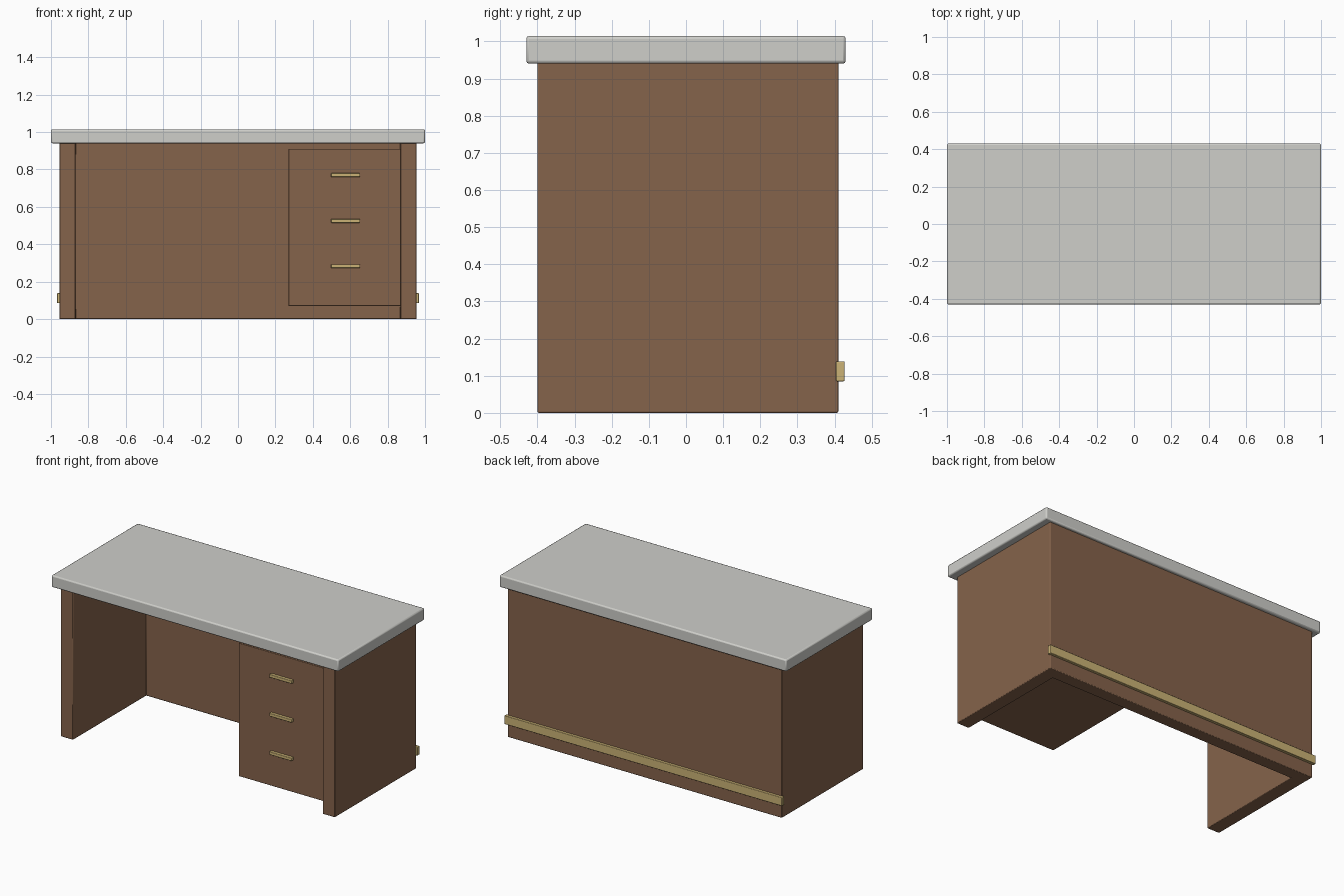
import bpy
import bmesh
import math

cube = bpy.data.objects.get("Cube")
if cube:
    bpy.data.objects.remove(cube, do_unlink=True)


def material(name, colour):
    mat = bpy.data.materials.new(name)
    mat.use_nodes = True
    mat.diffuse_color = (*colour, 1)
    mat.node_tree.nodes["Principled BSDF"].inputs["Base Color"].default_value = (*colour, 1)
    return mat


wood = material("brown wood", (0.235, 0.125, 0.07))
stone = material("pale grey top", (0.62, 0.62, 0.59))
brass = material("brass", (0.60, 0.45, 0.18))


def prism(name, outline, z0, z1, mat, bevel):
    """Extrude a plan outline from z0 to z1 and soften its edges."""
    bm = bmesh.new()
    face = bm.faces.new([bm.verts.new((x, y, z0)) for x, y in outline])
    result = bmesh.ops.extrude_face_region(bm, geom=[face])
    top = [v for v in result["geom"] if isinstance(v, bmesh.types.BMVert)]
    bmesh.ops.translate(bm, verts=top, vec=(0, 0, z1 - z0))
    bmesh.ops.recalc_face_normals(bm, faces=bm.faces)
    mesh = bpy.data.meshes.new(name)
    bm.to_mesh(mesh)
    bm.free()
    mesh.materials.append(mat)
    obj = bpy.data.objects.new(name, mesh)
    bpy.context.collection.objects.link(obj)
    mod = obj.modifiers.new("soft edges", "BEVEL")
    mod.width = bevel
    mod.segments = 2
    bpy.ops.object.select_all(action="DESELECT")
    obj.select_set(True)
    bpy.context.view_layer.objects.active = obj
    bpy.ops.object.shade_smooth_by_angle(angle=math.radians(35))
    return obj


def box(name, x, y, z, mat, bevel):
    outline = [(x[0], y[0]), (x[1], y[0]), (x[1], y[1]), (x[0], y[1])]
    return prism(name, outline, z[0], z[1], mat, bevel)


# U-shaped body: two side panels joined by the back panel
outer, inner = 0.955, 0.87
front, back, back_inner = -0.40, 0.41, 0.33
half = [(outer, back), (outer, front), (inner, front), (inner, back_inner)]
prism("desk_body", half + [(-x, y) for x, y in reversed(half)], 0, 0.945, wood, 0.004)

# Overhanging table top
box("table_top", (-1, 1), (-0.43, 0.43), (0.94, 1.015), stone, 0.008)

# Drawer pedestal between the left side panel and the knee space
box("drawer_pedestal", (0.27, inner + 0.01), (-0.38, back_inner + 0.01), (0.07, 0.91), wood, 0.003)

# Drawer handles
for i, z in enumerate((0.77, 0.525, 0.283)):
    box(f"drawer_handle_{i + 1}", (0.497, 0.653), (-0.399, -0.378), (z - 0.01, z + 0.01), brass, 0.003)

# Trim rail along the back
box("back_rail", (-0.967, 0.967), (0.404, 0.427), (0.085, 0.139), brass, 0.003)
